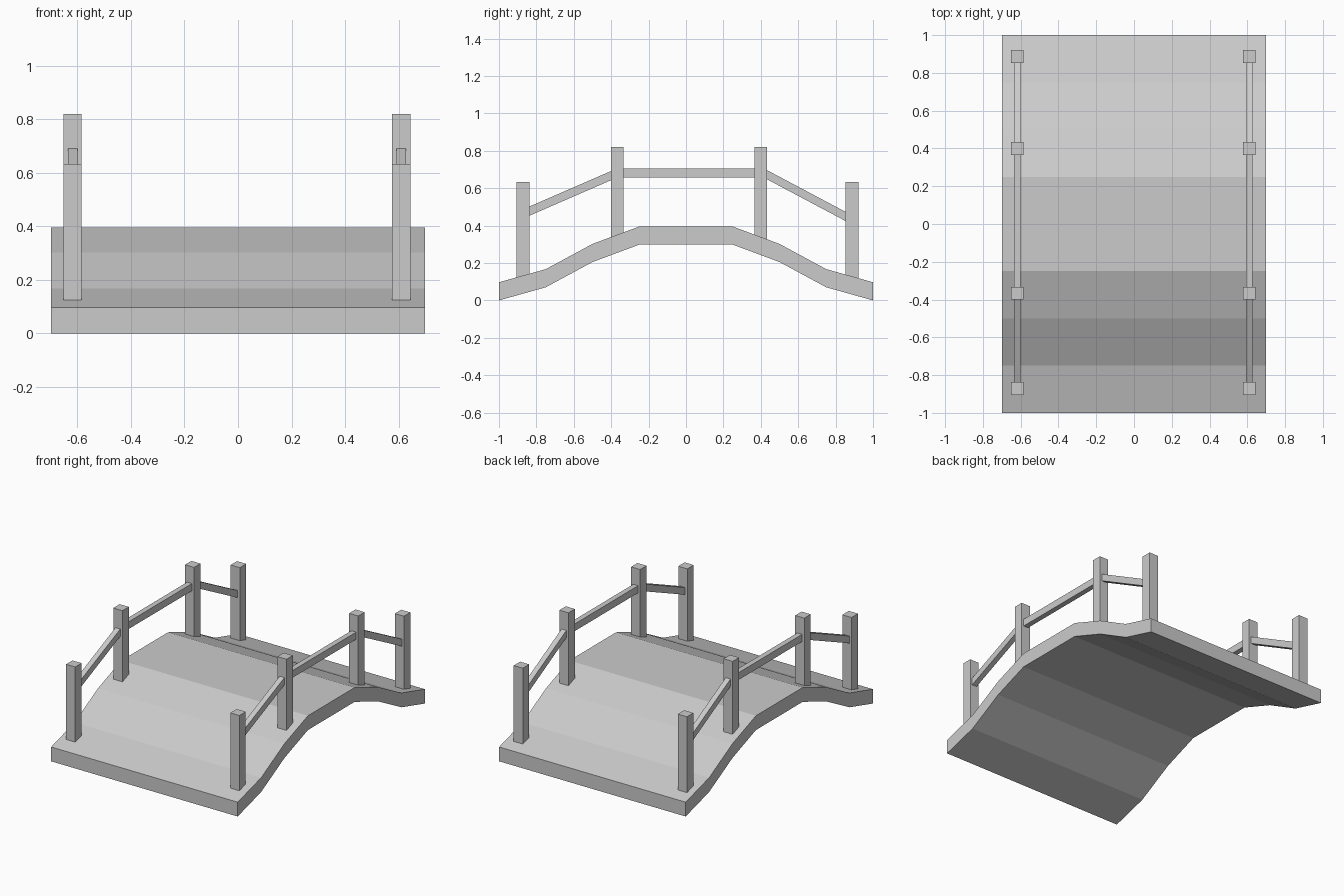
import bpy
import bmesh

if "Cube" in bpy.data.objects:
    bpy.data.objects.remove(bpy.data.objects["Cube"])


def extrude_profile(name, profile, x0, x1):
    """Extrude a closed (y, z) outline along x."""
    bm = bmesh.new()
    face = bm.faces.new([bm.verts.new((x0, y, z)) for y, z in profile])
    ext = bmesh.ops.extrude_face_region(bm, geom=[face])
    moved = [v for v in ext["geom"] if isinstance(v, bmesh.types.BMVert)]
    bmesh.ops.translate(bm, verts=moved, vec=(x1 - x0, 0, 0))
    bmesh.ops.recalc_face_normals(bm, faces=bm.faces)
    mesh = bpy.data.meshes.new(name)
    bm.to_mesh(mesh)
    bm.free()
    obj = bpy.data.objects.new(name, mesh)
    bpy.context.collection.objects.link(obj)
    return obj


# Arched deck: half profile mirrored about y = 0, constant vertical thickness
half = [(-1, 0.0), (-0.75, 0.07), (-0.5, 0.205), (-0.25, 0.298)]
under = half + [(-y, z) for y, z in reversed(half)]
over = [(y, z + 0.097) for y, z in reversed(under)]
extrude_profile("deck", under + over, -0.698, 0.698)

# Posts: (centre y, bottom z, top z)
posts = [(-0.871, 0.08, 0.632), (-0.367, 0.29, 0.82),
         (0.399, 0.28, 0.82), (0.887, 0.08, 0.632)]
# Rails: (y, centre z) of both ends, measured at the post faces
rails = [((-0.838, 0.477), (-0.401, 0.667)),
         ((-0.333, 0.682), (0.365, 0.682)),
         ((0.433, 0.672), (0.853, 0.449))]
POST, RAIL, RAIL_HALF_H, EMBED = 0.034, 0.018, 0.0245, 0.03

for side, x in (("left", -0.618), ("right", 0.61)):
    for i, (y, z0, z1) in enumerate(posts, 1):
        outline = [(y - POST, z0), (y + POST, z0), (y + POST, z1), (y - POST, z1)]
        extrude_profile(f"{side}_post_{i}", outline, x - POST, x + POST)
    for i, ((ya, za), (yb, zb)) in enumerate(rails, 1):
        # run each rail a little way into the posts
        slope = (zb - za) / (yb - ya)
        ya, za = ya - EMBED, za - slope * EMBED
        yb, zb = yb + EMBED, zb + slope * EMBED
        h = RAIL_HALF_H
        outline = [(ya, za - h), (yb, zb - h), (yb, zb + h), (ya, za + h)]
        extrude_profile(f"{side}_rail_{i}", outline, x - RAIL, x + RAIL)
